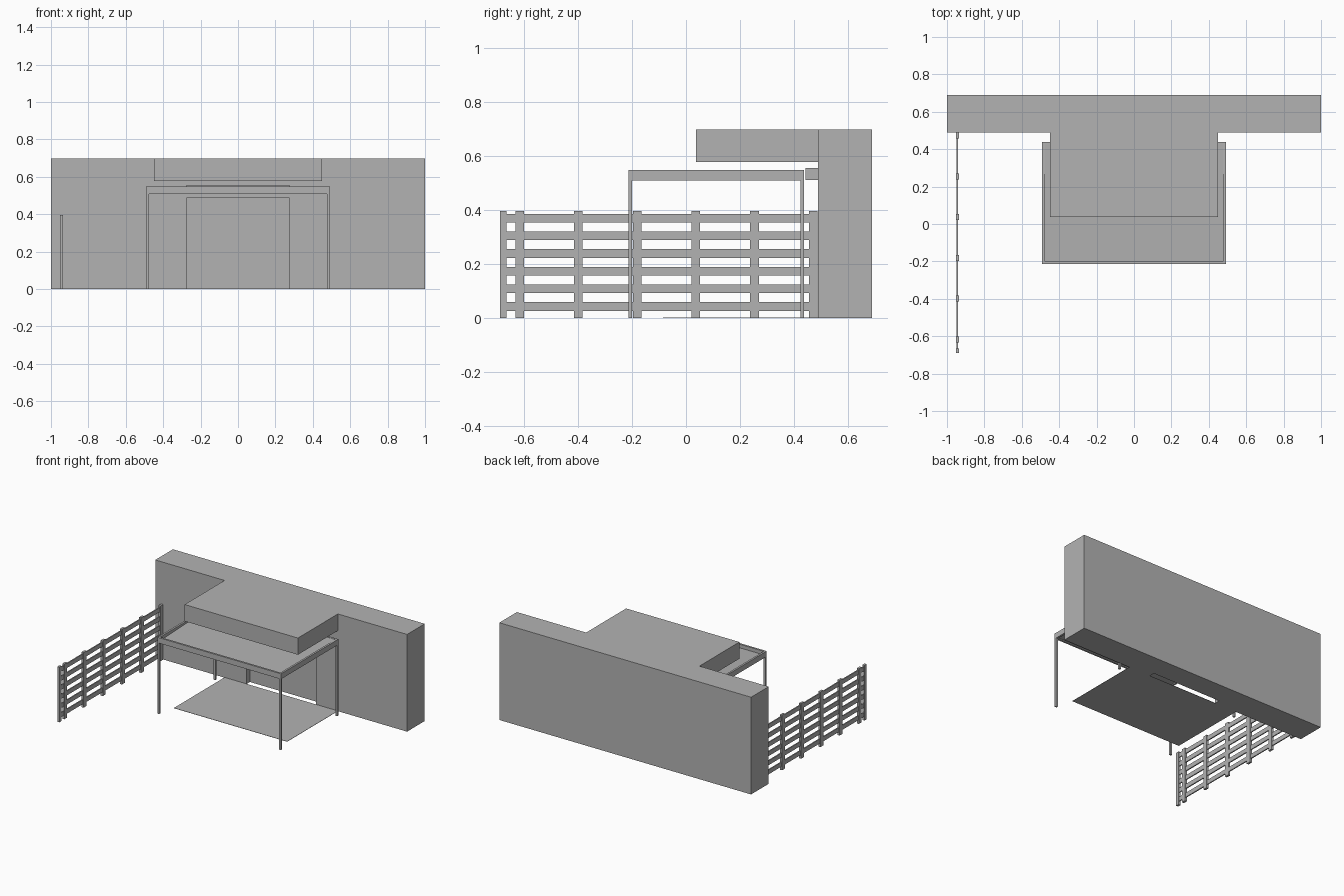
import bpy
import bmesh

old = bpy.data.objects.get("Cube")
if old:
    bpy.data.objects.remove(old, do_unlink=True)

GREY = (0.45, 0.45, 0.45, 1)
mat = bpy.data.materials.new("plain grey")
mat.use_nodes = True
mat.diffuse_color = GREY
mat.node_tree.nodes["Principled BSDF"].inputs["Base Color"].default_value = GREY


def box(name, x, y, z):
    """Box from (low, high) ranges on each axis."""
    bm = bmesh.new()
    bmesh.ops.create_cube(bm, size=1)
    for v in bm.verts:
        v.co = [r[0] if c < 0 else r[1] for c, r in zip(v.co, (x, y, z))]
    mesh = bpy.data.meshes.new(name)
    bm.to_mesh(mesh)
    bm.free()
    mesh.materials.append(mat)
    obj = bpy.data.objects.new(name, mesh)
    bpy.context.collection.objects.link(obj)
    return obj


def combine(target, tool, operation):
    """Apply a boolean and remove the tool object."""
    mod = target.modifiers.new(operation.lower(), "BOOLEAN")
    mod.operation = operation
    mod.solver = "EXACT"
    mod.object = tool
    bpy.context.view_layer.objects.active = target
    bpy.ops.object.modifier_apply(modifier=mod.name)
    bpy.data.objects.remove(tool, do_unlink=True)


# Wall block with overhanging roof and door recess
WALL = 0.49
wall = box("wall", (-1, 1), (WALL, 0.69), (0, 0.698))
combine(wall, box("overhang", (-0.45, 0.45), (0.037, 0.55), (0.578, 0.698)), "UNION")
combine(wall, box("door_recess", (-0.276, 0.276), (0.4, WALL + 0.04), (-0.1, 0.486)), "DIFFERENCE")

# Shutter box above the door, and floor slab
box("shutter_box", (-0.276, 0.276), (0.444, WALL), (0.511, 0.556))
box("floor", (-0.45, 0.45), (-0.085, WALL), (0, 0.002))

# Canopy: posts, rim beams and sloping panel
X, FRONT, BACK, T = 0.491, -0.214, 0.438, 0.014
LOW, TOP = 0.509, 0.548
for side, x in (("left", (X - T, X)), ("right", (-X, T - X))):
    box(f"canopy_{side}_beam", x, (FRONT, BACK), (LOW, TOP))
    for end, y in (("front", (FRONT, FRONT + T)), ("back", (BACK - T, BACK))):
        box(f"canopy_{end}_{side}_post", x, y, (0, LOW))
for end, y in (("front", (FRONT, FRONT + T)), ("back", (BACK - T, BACK))):
    box(f"canopy_{end}_beam", (T - X, X - T), y, (LOW, TOP))
panel = box("canopy_panel", (T - X, X - T), (FRONT + T, BACK - T), (0.516, 0.522))
for v in panel.data.vertices:
    if v.co.y > 0:
        v.co.z += 0.024

# Fence: evenly spaced posts, an end post and six rails
FENCE = -0.944
for i in range(6):
    y = 0.472 - i * 0.2178
    box(f"fence_post_{i + 1}", (FENCE - 0.008, FENCE + 0.008), (y - 0.016, y + 0.016), (0, 0.396))
box("fence_end_post", (FENCE - 0.008, FENCE + 0.008), (-0.69, -0.666), (0, 0.396))
for i in range(6):
    z = 0.042 + i * 0.0655
    box(f"fence_rail_{i + 1}", (FENCE - 0.004, FENCE + 0.004), (-0.68, 0.48), (z - 0.016, z + 0.016))
